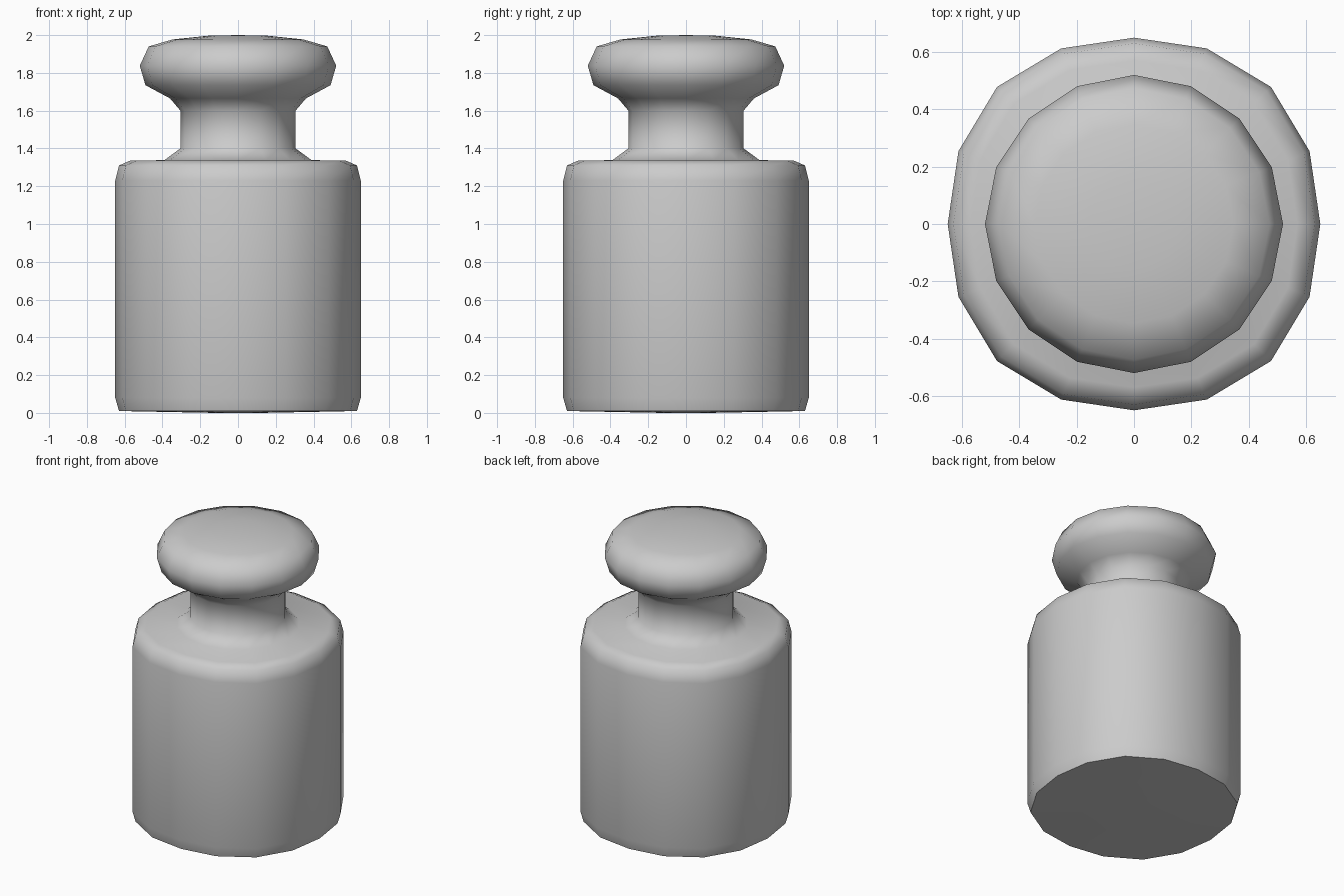
import bpy, bmesh, math

if "Cube" in bpy.data.objects:
    bpy.data.objects.remove(bpy.data.objects["Cube"])

SIDES = 16

# profile points: radius, height, squareness of the cross-section (1 = body, 0 = round)
PROFILE = [
    (0.12, 0.0, 0), (0.33, 0.004, 0.5), (0.63, 0.01, 1),             # underside
    (0.65, 0.08, 1), (0.65, 1.23, 1), (0.63, 1.31, 1), (0.57, 1.336, 1),  # body and shoulder
    (0.39, 1.338, 0), (0.305, 1.40, 0), (0.305, 1.60, 0),            # neck
    (0.36, 1.665, 0), (0.49, 1.735, 0), (0.52, 1.838, 0),            # knob underside and rim
    (0.473, 1.94, 0), (0.347, 1.977, 0), (0.155, 1.997, 0),          # knob top
]


def ring_point(radius, z, square, i):
    a = 2 * math.pi * i / SIDES
    # slightly squared circle: widest on the diagonals
    r = radius * (1 + square * 0.04 * math.sin(2 * a) ** 2)
    a -= square * 0.0 if i % 2 == 0 else 0
    return (r * math.cos(a), r * math.sin(a), z)


def lathe(name, profile, bottom_z, top_z):
    bm = bmesh.new()
    rings = [[bm.verts.new(ring_point(r, z, s, i)) for i in range(SIDES)]
             for r, z, s in profile]
    for low, high in zip(rings, rings[1:]):
        for i in range(SIDES):
            j = (i + 1) % SIDES
            bm.faces.new((low[i], low[j], high[j], high[i]))
    # close both ends with fans
    for ring, z in ((rings[0], bottom_z), (rings[-1], top_z)):
        pole = bm.verts.new((0, 0, z))
        for i in range(SIDES):
            bm.faces.new((ring[i], ring[(i + 1) % SIDES], pole))
    bmesh.ops.recalc_face_normals(bm, faces=bm.faces)
    mesh = bpy.data.meshes.new(name)
    bm.to_mesh(mesh)
    bm.free()
    obj = bpy.data.objects.new(name, mesh)
    bpy.context.collection.objects.link(obj)
    return obj


# calibration weight: body, neck and knob as one turned piece
weight = lathe("knobbed_weight", PROFILE, 0.0, 2.0)
bpy.context.view_layer.objects.active = weight
weight.select_set(True)
bpy.ops.object.shade_smooth_by_angle(angle=math.radians(65))
